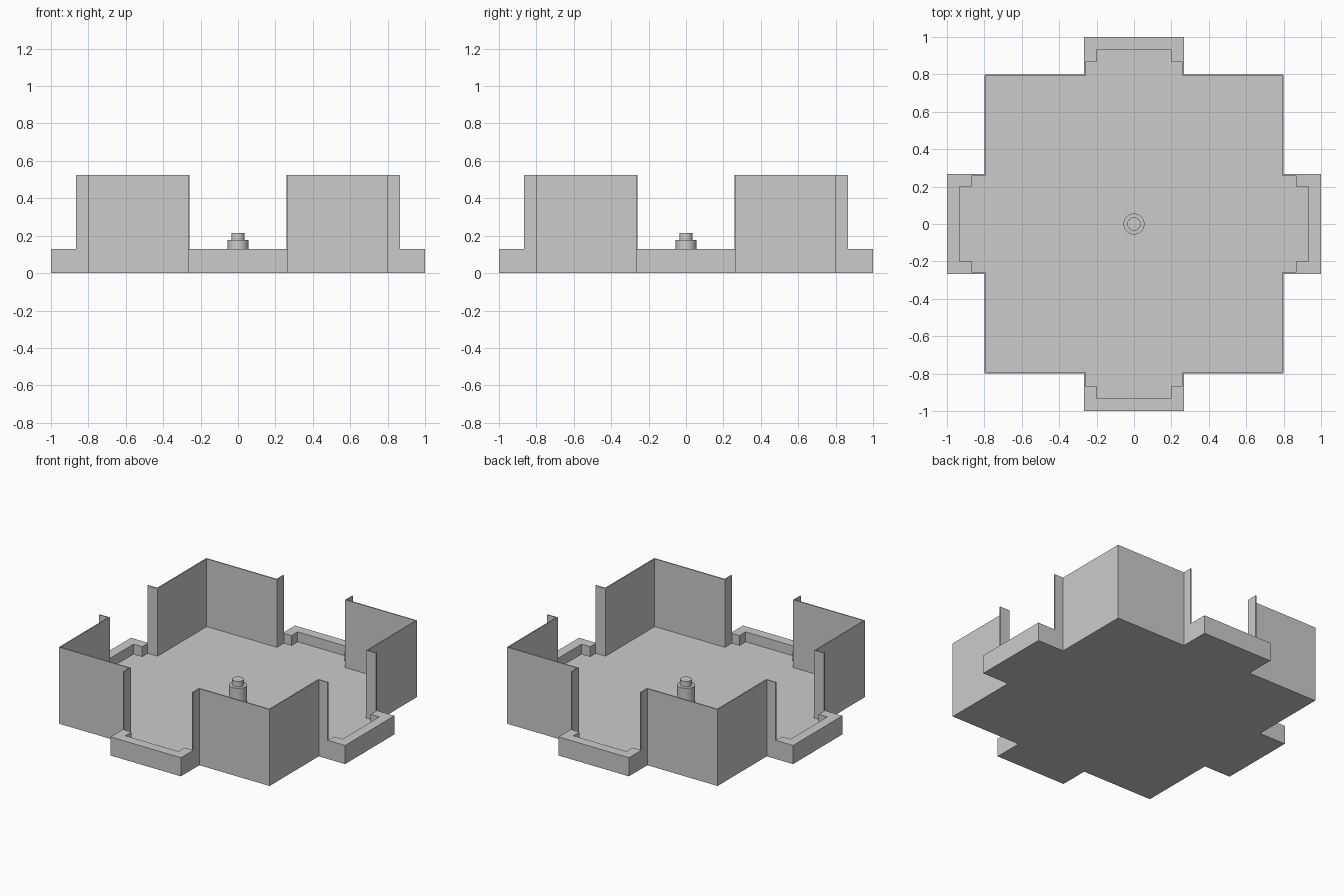
import bpy, bmesh, math
from mathutils import Matrix

if "Cube" in bpy.data.objects:
    bpy.data.objects.remove(bpy.data.objects["Cube"])

H, A, R = 0.8, 0.267, 0.867    # room half size, bay half width, end of wall return
T = 0.008                      # wall thickness
FLOOR, RAIL, TOP = 0.06, 0.128, 0.525


def prism(name, pts, z0, z1, turn=0):
    """Extrude a flat outline from z0 to z1, turned about the centre by quarter turns."""
    bm = bmesh.new()
    face = bm.faces.new([bm.verts.new((x, y, z0)) for x, y in pts])
    ext = bmesh.ops.extrude_face_region(bm, geom=[face])
    for g in ext["geom"]:
        if isinstance(g, bmesh.types.BMVert):
            g.co.z = z1
    bmesh.ops.recalc_face_normals(bm, faces=bm.faces)
    bm.transform(Matrix.Rotation(turn * math.pi / 2, 4, 'Z'))
    me = bpy.data.meshes.new(name)
    bm.to_mesh(me)
    bm.free()
    ob = bpy.data.objects.new(name, me)
    bpy.context.collection.objects.link(ob)
    return ob


# cross-shaped floor slab
quarter = [(H, -A), (1, -A), (1, A), (H, A), (H, H)]
outline = []
for k in range(4):
    c, s = round(math.cos(k * math.pi / 2)), round(math.sin(k * math.pi / 2))
    outline += [(c * x - s * y, s * x + c * y) for x, y in quarter]
prism("floor_slab", outline, 0, FLOOR)

# corner walls with short returns into the bays, and bay parapets
half = [(A, R), (A, H), (H, H), (H, A), (R, A)]
inner = [(R, A - T), (H - T, A - T), (H - T, H - T), (A - T, H - T), (A - T, R)]
I, E = 0.2, 0.933
parapet = [(R, -A), (1, -A), (1, A), (R, A), (R, I), (E, I), (E, -I), (R, -I)]
for k in range(4):
    prism(f"corner_wall_{k + 1}", half + inner, FLOOR, TOP, k)
    prism(f"bay_parapet_{k + 1}", parapet, FLOOR, RAIL, k)

# stepped centre post
for name, r, z0, z1 in (("post_base", 0.056, FLOOR, 0.176), ("post_cap", 0.036, 0.176, 0.214)):
    bpy.ops.mesh.primitive_cylinder_add(vertices=32, radius=r, depth=z1 - z0,
                                        location=(0, 0, (z0 + z1) / 2))
    bpy.context.object.name = name
    bpy.ops.object.shade_smooth_by_angle()
